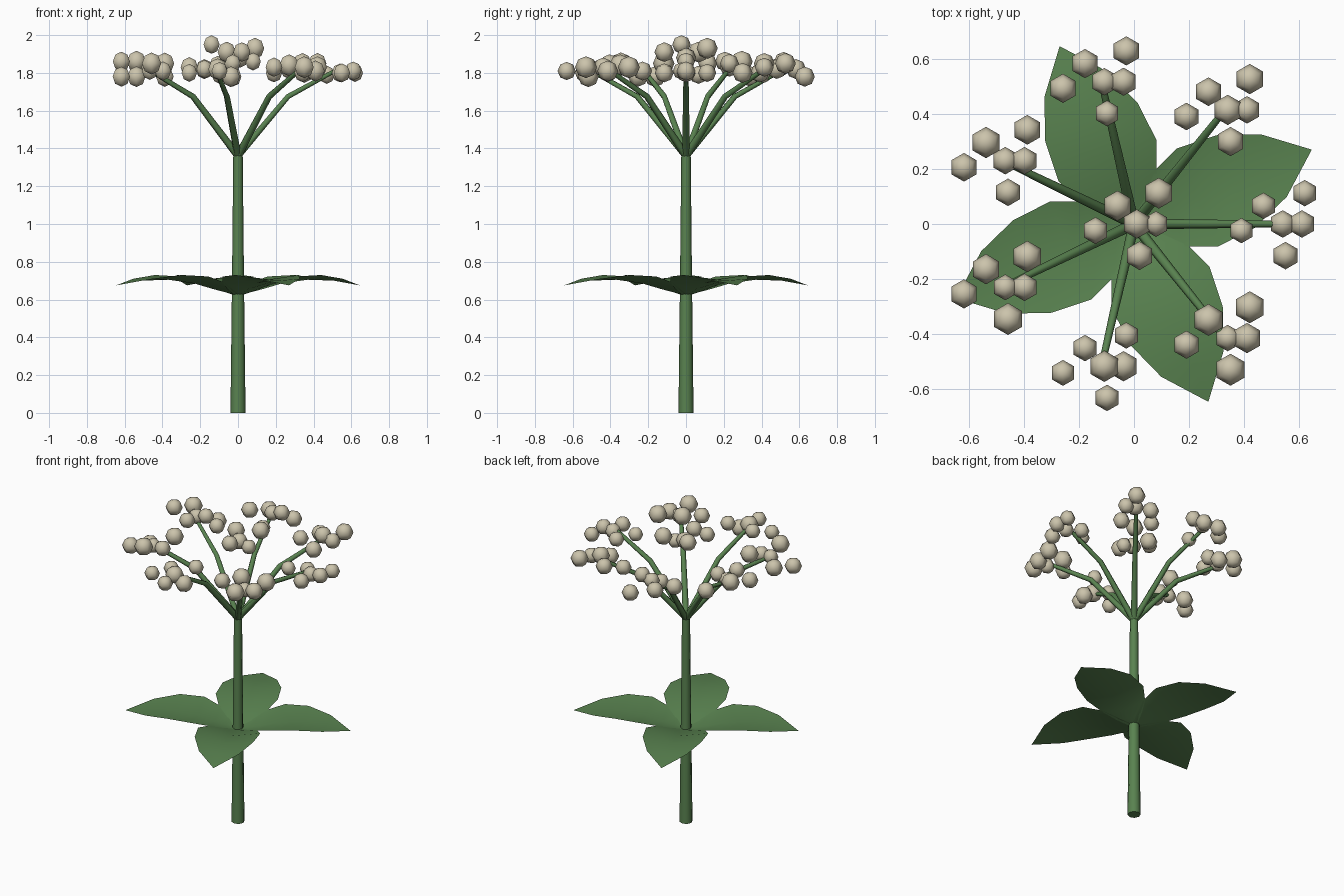
import bpy, math
from mathutils import Vector, Matrix

if "Cube" in bpy.data.objects:
    bpy.data.objects.remove(bpy.data.objects["Cube"])


def material(name, rgb):
    m = bpy.data.materials.new(name)
    m.diffuse_color = (*rgb, 1)
    m.use_nodes = True
    m.node_tree.nodes["Principled BSDF"].inputs["Base Color"].default_value = m.diffuse_color
    return m


GREEN = material("leaf green", (0.10, 0.225, 0.08))
CREAM = material("blossom cream", (0.60, 0.55, 0.41))


def make(name, verts, faces, mat):
    me = bpy.data.meshes.new(name)
    me.from_pydata(verts, [], faces)
    me.materials.append(mat)
    ob = bpy.data.objects.new(name, me)
    bpy.context.collection.objects.link(ob)
    return ob


def smooth(ob, angle):
    bpy.ops.object.select_all(action='DESELECT')
    ob.select_set(True)
    bpy.context.view_layer.objects.active = ob
    bpy.ops.object.shade_smooth_by_angle(angle=math.radians(angle))


def tube(name, path, radii, sides):
    """Tapered, capped tube through the path points."""
    path = [Vector(p) for p in path]
    n = len(path)
    verts, faces = [], []
    for i, p in enumerate(path):
        d = (path[min(i + 1, n - 1)] - path[max(i - 1, 0)]).normalized()
        a = d.cross(Vector((0, 1, 0) if abs(d.z) > 0.99 else (0, 0, 1))).normalized()
        b = d.cross(a)
        for k in range(sides):
            t = math.tau * k / sides
            verts.append(p + radii[i] * (math.cos(t) * a + math.sin(t) * b))
    for i in range(n - 1):
        for k in range(sides):
            q, r = i * sides + k, i * sides + (k + 1) % sides
            faces.append((q, r, r + sides, q + sides))
    faces.append(tuple(reversed(range(sides))))
    faces.append(tuple(range((n - 1) * sides, n * sides)))
    ob = make(name, verts, faces, GREEN)
    smooth(ob, 61)


def blossom(name, centre, r, sides=6, rings=4):
    """Low-poly ball with its points facing front and back."""
    c = Vector(centre)
    verts = [c + Vector((0, 0, r))]
    for i in range(1, rings):
        lat = math.pi * i / rings
        for k in range(sides):
            t = math.pi / 2 + math.tau * k / sides
            verts.append(c + r * Vector((math.sin(lat) * math.cos(t),
                                         math.sin(lat) * math.sin(t), math.cos(lat))))
    verts.append(c - Vector((0, 0, r)))
    last = len(verts) - 1
    faces = []
    for k in range(sides):
        j = (k + 1) % sides
        faces.append((0, 1 + k, 1 + j))
        for i in range(rings - 2):
            o = 1 + i * sides
            faces.append((o + k, o + sides + k, o + sides + j, o + j))
        o = last - sides
        faces.append((o + k, last, o + j))
    ob = make(name, verts, faces, CREAM)
    smooth(ob, 75)


# Main stem
tube("stem", [(0, 0, 0), (0, 0, 0.68), (0, 0, 1.37)], [0.04, 0.032, 0.025], 8)

# Leaves: distance along, half width, midrib height, edge height
LEAF = [(0.0, 0.02, 0.62, 0.622), (0.07, 0.09, 0.638, 0.655), (0.14, 0.148, 0.655, 0.69),
        (0.25, 0.193, 0.685, 0.722), (0.40, 0.182, 0.705, 0.73),
        (0.55, 0.123, 0.70, 0.71), (0.70, 0.0, 0.675, 0.675)]
for n in range(4):
    turn = Matrix.Rotation(math.radians(22.7 + 90 * n), 3, 'Z')
    verts, faces = [], []
    for u, w, mid, edge in LEAF[:-1]:
        verts += [turn @ Vector(p) for p in ((u, -w, edge), (u, 0, mid), (u, w, edge))]
    verts.append(turn @ Vector((LEAF[-1][0], 0, LEAF[-1][2])))
    rows = len(LEAF) - 1
    for i in range(rows - 1):
        for k in range(2):
            q = 3 * i + k
            faces.append((q, q + 3, q + 4, q + 1))
    q = 3 * (rows - 1)
    faces += [(q, q + 3, q + 1), (q + 1, q + 3, q + 2)]
    smooth(make(f"leaf_{n + 1}", verts, faces, GREEN), 60)

# Flower head: seven ring clusters on branches and one raised middle cluster
OFFSETS = [(0.01, 0), (0.08, 0), (0.09, 0.112), (-0.06, 0.066), (-0.14, -0.024), (0.02, -0.115)]
HEIGHTS = [(1.80, 1.81, 1.80, 1.79, 1.81, 1.80), (1.85, 1.83, 1.85, 1.82, 1.80, 1.80),
           (1.84, 1.86, 1.78, 1.82, 1.83, 1.79), (1.83, 1.85, 1.78, 1.86, 1.86, 1.85),
           (1.81, 1.81, 1.85, 1.78, 1.78, 1.85), (1.82, 1.78, 1.85, 1.82, 1.80, 1.81),
           (1.80, 1.81, 1.83, 1.84, 1.83, 1.83), (1.88, 1.86, 1.93, 1.91, 1.95, 1.91)]
SIZES = [(50, 50, 48, 48, 46, 50), (55, 50, 55, 52, 50, 53), (50, 51, 53, 53, 53, 47),
         (50, 50, 54, 57, 52, 50), (47, 50, 57, 55, 53, 58), (57, 55, 48, 48, 47, 48),
         (48, 55, 58, 58, 51, 58), (53, 47, 56, 55, 49, 52)]  # thousandths
for n in range(8):
    a = math.tau * n / 7
    reach = 0.53 if n < 7 else 0
    cx, cy = reach * math.cos(a), reach * math.sin(a)
    if n < 7:
        tube(f"branch_{n + 1}", [(0, 0, 1.36), (cx * 0.5, cy * 0.5, 1.675), (cx, cy, 1.82)],
             [0.02, 0.016, 0.012], 6)
    for i, (dx, dy) in enumerate(OFFSETS):
        blossom(f"blossom_{n + 1}_{i + 1}", (cx + dx, cy + dy, HEIGHTS[n][i]), SIZES[n][i] / 1000)
